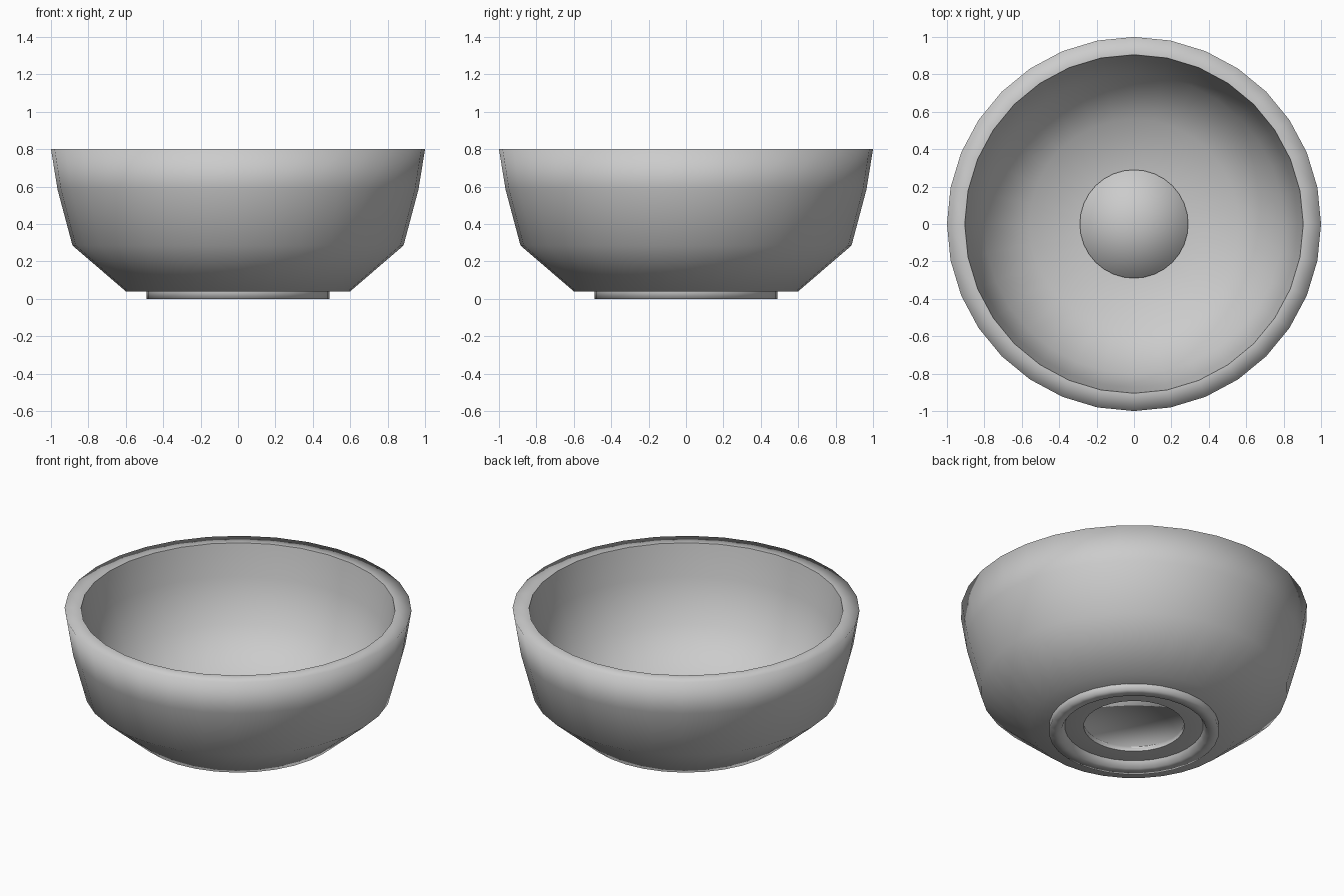
import bpy
import bmesh
from math import cos, sin, pi

cube = bpy.data.objects.get("Cube")
if cube:
    bpy.data.objects.remove(cube, do_unlink=True)

SIDES = 32

clay = bpy.data.materials.new("grey_clay")
clay.use_nodes = True
colour = (0.6, 0.6, 0.6, 1)
clay.diffuse_color = colour
clay.node_tree.nodes["Principled BSDF"].inputs["Base Color"].default_value = colour


def lathe(name, profile):
    """Spin (radius, height) points about z; radius 0 makes a pole."""
    bm = bmesh.new()
    rings = []
    for r, z in profile:
        if r == 0:
            rings.append([bm.verts.new((0, 0, z))] * SIDES)
        else:
            rings.append([bm.verts.new((r * cos(2 * pi * i / SIDES), r * sin(2 * pi * i / SIDES), z))
                          for i in range(SIDES)])
    for a, b in zip(rings, rings[1:]):
        for i in range(SIDES):
            j = (i + 1) % SIDES
            corners = list(dict.fromkeys((a[i], a[j], b[j], b[i])))
            bm.faces.new(corners).smooth = True
    mesh = bpy.data.meshes.new(name)
    bm.to_mesh(mesh)
    bm.free()
    mesh.materials.append(clay)
    obj = bpy.data.objects.new(name, mesh)
    bpy.context.collection.objects.link(obj)
    return obj


# Outer wall with its flat rim, from the underside up
lathe("outer_wall", [(0.29, 0.04), (0.6, 0.04), (0.885, 0.285), (0.965, 0.585),
                     (1.0, 0.8), (0.905, 0.8)])

# Hollow inside, from the rim down to the floor
lathe("inner_wall", [(0.905, 0.8), (0.875, 0.6), (0.8, 0.33), (0.56, 0.12), (0.27, 0.085)])

# Low round boss in the middle of the floor
lathe("floor_boss", [(0.29, 0.06), (0.29, 0.1), (0.0, 0.11)])

# Ring foot
lathe("foot_ring", [(0.4, 0.04), (0.42, 0.0), (0.49, 0.0), (0.49, 0.04)])

# Recess under the bowl
lathe("base_recess", [(0.0, 0.07), (0.29, 0.07), (0.29, 0.04)])
